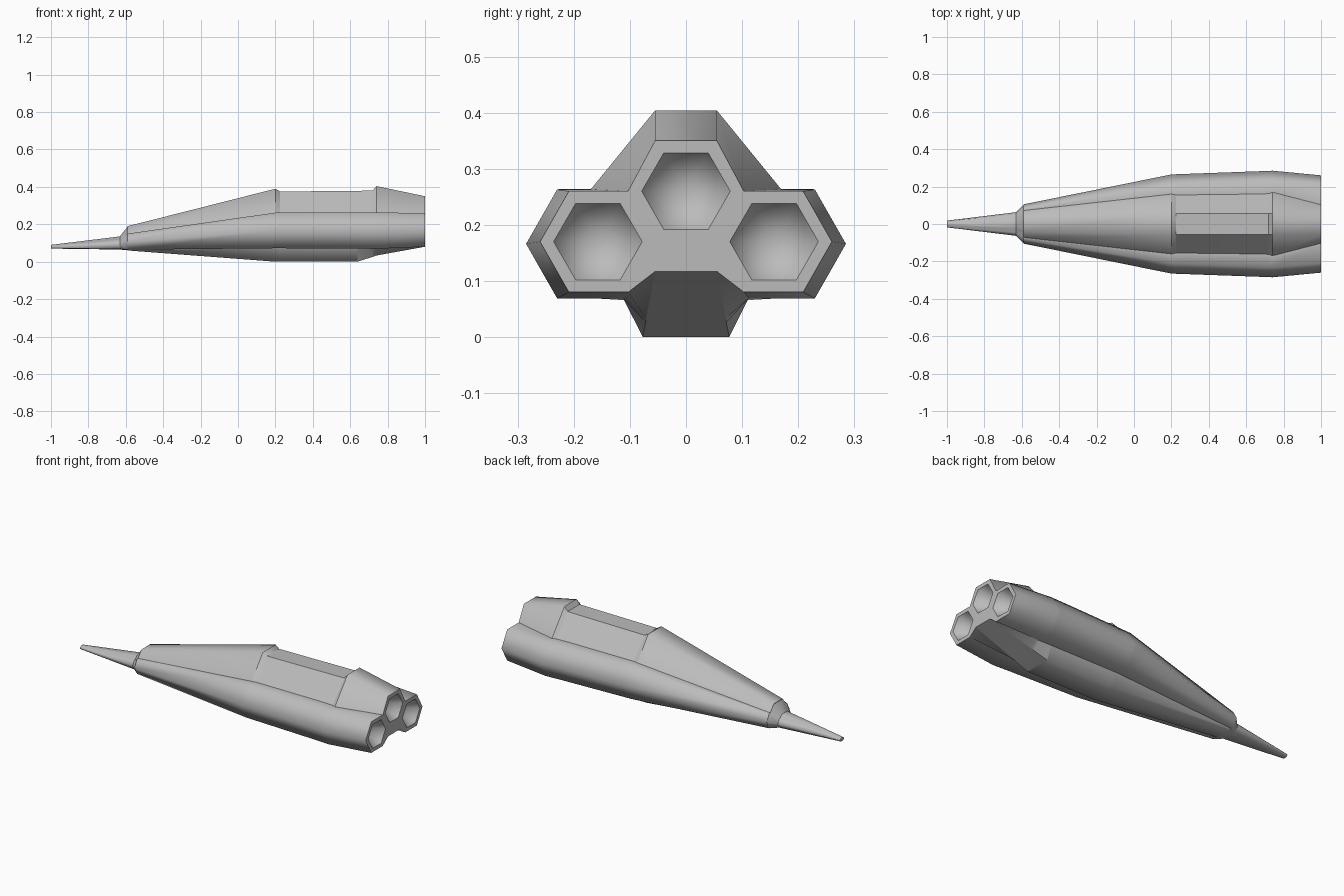
import bpy
import bmesh
from math import sin, cos, pi, radians
from mathutils import Vector

default_cube = bpy.data.objects.get("Cube")
if default_cube:
    bpy.data.objects.remove(default_cube, do_unlink=True)

# One plain grey for the whole craft
grey = bpy.data.materials.new("hull grey")
grey.use_nodes = True
colour = (0.5, 0.5, 0.5, 1)
grey.diffuse_color = colour
grey.node_tree.nodes["Principled BSDF"].inputs["Base Color"].default_value = colour


def section(bm, x, spine, seam, side, keel_root, keel):
    """Closed ring: raised spine, two hexagonal side pods and a keel."""
    side_width, side_height, side_z = side
    shoulder = side_width - side_height * 0.57
    high, low = side_z + side_height, side_z - side_height
    half = [spine, (seam, high), (shoulder, high), (side_width, side_z),
            (shoulder, low), (keel_root, low), keel]
    outline = half + [(-y, z) for y, z in reversed(half)]
    return [bm.verts.new((x, y, z)) for y, z in outline]


def bridge(bm, first, second):
    count = len(first)
    rows = []
    for i in range(count):
        j = (i + 1) % count
        rows.append(bm.faces.new((first[i], first[j], second[j], second[i])))
    return rows


def finish(bm, name):
    bmesh.ops.recalc_face_normals(bm, faces=bm.faces)
    mesh = bpy.data.meshes.new(name)
    bm.to_mesh(mesh)
    bm.free()
    mesh.materials.append(grey)
    obj = bpy.data.objects.new(name, mesh)
    bpy.context.collection.objects.link(obj)
    return obj


def sharpen(verts_a, verts_b, bm):
    edge = bm.edges.get((verts_a, verts_b))
    if edge:
        edge.smooth = False


# Hull stations: x, spine corner, seam width, side pod, keel root, keel corner
FRONT, STEP, KEEL_END, REAR, BACK = 0.2, 0.225, 0.64, 0.74, 1.0
stations = [
    (-0.59, (0.04, 0.19), 0.072, (0.105, 0.043, 0.107), 0.06, (0.05, 0.06)),
    (FRONT, (0.06, 0.39), 0.16, (0.265, 0.095, 0.167), 0.11, (0.077, 0)),
    (STEP, (0.055, 0.375), 0.155, (0.266, 0.095, 0.167), 0.11, (0.077, 0)),
    (KEEL_END, (0.055, 0.379), 0.16, (0.281, 0.097, 0.167), 0.112, (0.077, 0)),
    (0.72, (0.055, 0.38), 0.162, (0.284, 0.097, 0.166), 0.112, (0.072, 0.026)),
    (REAR, (0.055, 0.404), 0.17, (0.285, 0.097, 0.166), 0.112, (0.071, 0.033)),
    (BACK, (0.055, 0.35), 0.103, (0.26, 0.09, 0.17), 0.103, (0.055, 0.117)),
]

bm = bmesh.new()
rings = [section(bm, *station) for station in stations]
for first, second in zip(rings, rings[1:]):
    bridge(bm, first, second)
front_cap = bm.faces.new(rings[0])

# Rear plate with three hexagonal engine openings
edges = [bm.edges.get((a, b)) for a, b in zip(rings[-1], rings[-1][1:] + rings[-1][:1])]
nozzles = []
for y, z in ((0, 0.26), (-0.157, 0.17), (0.157, 0.17)):
    rim = [bm.verts.new((BACK, y + 0.079 * cos(k * pi / 3), z + 0.079 * sin(k * pi / 3)))
           for k in range(6)]
    edges += [bm.edges.new((rim[k - 1], rim[k])) for k in range(6)]
    nozzles.append((rim, Vector((BACK - 0.13, y, z))))
bmesh.ops.triangle_fill(bm, edges=edges, use_beauty=True, normal=(1, 0, 0))

# Tapered engine wells
for rim, tip in nozzles:
    apex = bm.verts.new(tip)
    for k in range(6):
        bm.faces.new((rim[k - 1], rim[k], apex))

for face in bm.faces:
    face.smooth = True
bm.normal_update()

# Crisp lines: pod seams, keel roots, the sunken spine panel and the keel ramp
SPINE, SEAM, ROOT, KEEL = 0, 1, 5, 6
last = len(rings[0]) - 1
for station, first, second in zip(stations, rings, rings[1:]):
    columns = [SEAM, ROOT]
    if STEP <= station[0] < REAR:
        columns.append(SPINE)
    if station[0] >= KEEL_END:
        columns.append(KEEL)
    for c in columns:
        for i in (c, last - c):
            sharpen(first[i], second[i], bm)
for station, ring in zip(stations, rings):
    x = station[0]
    if x != KEEL_END and x > 0:
        sharpen(ring[SPINE], ring[SEAM], bm)
        sharpen(ring[last], ring[last - 1], bm)
        sharpen(ring[SPINE], ring[last], bm)
    if x == KEEL_END:
        for i in (ROOT, KEEL, KEEL + 1):
            sharpen(ring[i], ring[i + 1], bm)
for edge in list(front_cap.edges) + edges:
    edge.smooth = False
finish(bm, "hull")

# Nose collar and tapering spike
bm = bmesh.new()
nose = [
    (-0.59, (0.04, 0.188), 0.072, (0.104, 0.043, 0.107), 0.06, (0.05, 0.061)),
    (-0.632, (0.025, 0.135), 0.044, (0.063, 0.025, 0.092), 0.035, (0.03, 0.065)),
    (-1.0, (0.008, 0.09), 0.011, (0.018, 0.007, 0.079), 0.009, (0.008, 0.07)),
]
nose_rings = [section(bm, *station) for station in nose]
for first, second in zip(nose_rings, nose_rings[1:]):
    bridge(bm, first, second)
bm.faces.new(nose_rings[-1])
for face in bm.faces:
    face.smooth = True
for ring in nose_rings:
    for i in range(len(ring)):
        sharpen(ring[i - 1], ring[i], bm)
spike = finish(bm, "nose_spike")
